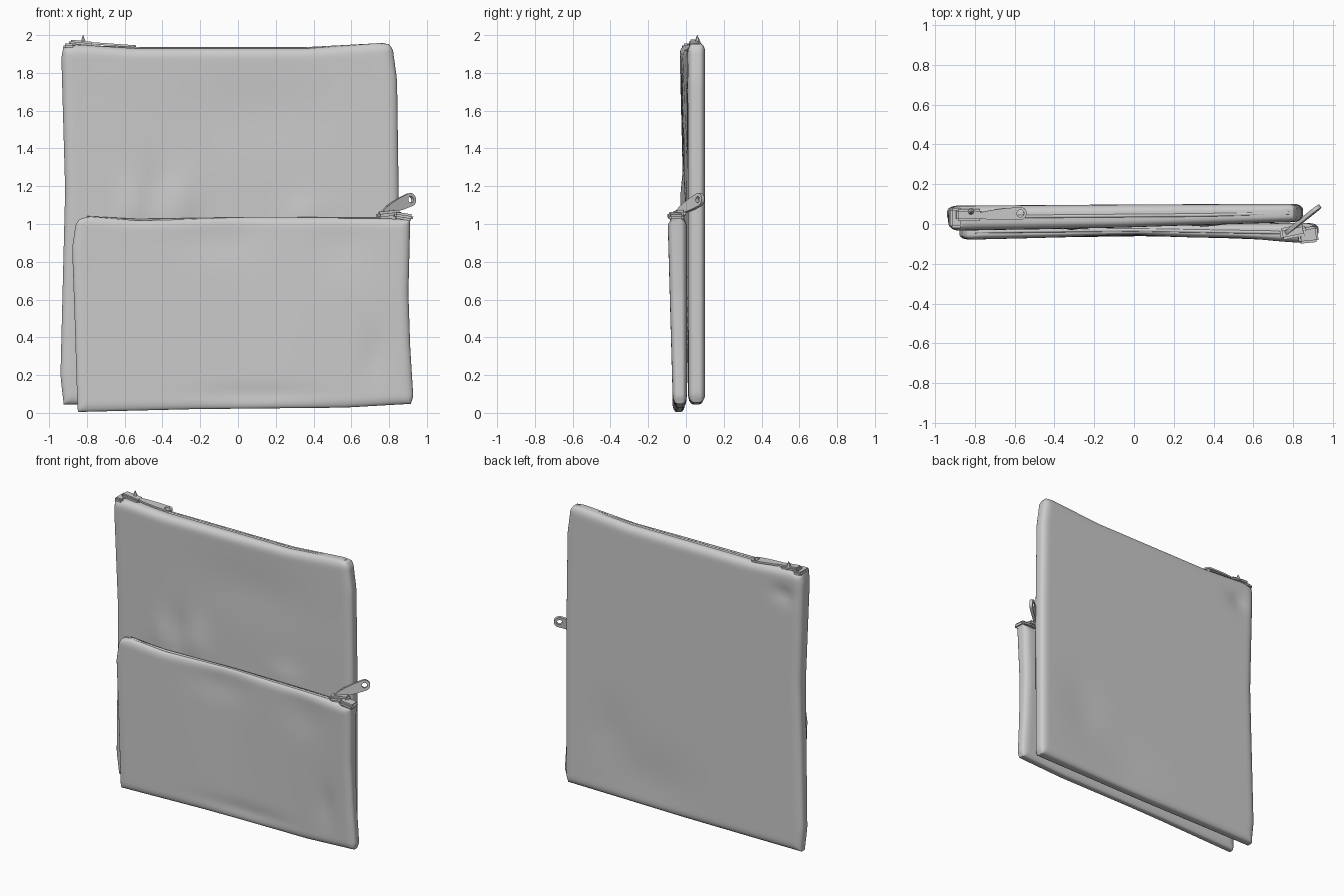
import bpy, bmesh, math
from mathutils import Vector, Matrix

if "Cube" in bpy.data.objects:
    bpy.data.objects.remove(bpy.data.objects["Cube"])


def interp(pts, x):
    for (a, va), (b, vb) in zip(pts, pts[1:]):
        if x <= b:
            return va + (vb - va) * max(0, (x - a) / (b - a))
    return pts[-1][1]


def finish(name, bm, angle=40):
    bmesh.ops.remove_doubles(bm, verts=bm.verts, dist=1e-5)
    bmesh.ops.recalc_face_normals(bm, faces=bm.faces)
    me = bpy.data.meshes.new(name)
    bm.to_mesh(me)
    bm.free()
    ob = bpy.data.objects.new(name, me)
    bpy.context.collection.objects.link(ob)
    for o in bpy.context.selected_objects:
        o.select_set(False)
    ob.select_set(True)
    bpy.context.view_layer.objects.active = ob
    bpy.ops.object.shade_smooth_by_angle(angle=math.radians(angle))
    return ob


def pouch(name, left, right, bottom, top, front, back, dents, n=48):
    """Soft flat bag: four outline profiles, front/back depth along x, gaussian creases."""
    bm = bmesh.new()
    sheets = []
    for side in (0, 1):
        rows = []
        for j in range(n + 1):
            t = math.sin(math.pi * (j / n - 0.5))
            row = []
            for i in range(n + 1):
                s = math.sin(math.pi * (i / n - 0.5))
                u, v = (s + 1) / 2, (t + 1) / 2
                l, r = interp(left, v), interp(right, v)
                b, tp = interp(bottom, u), interp(top, u)
                x, z = l + (r - l) * u, b + (tp - b) * v
                # distance to the rim gives a rounded edge
                d = min(x - l, r - x, z - b, tp - z)
                k = min(1, max(0, d) / 0.05)
                h = math.sqrt(max(0, 1 - (1 - k) ** 2))
                f = interp(front[0], u) * (1 - v) + interp(front[1], u) * v
                g = interp(back, u)
                mid = (f + g) / 2
                y = mid + ((g if side else f) - mid) * (0.35 + 0.65 * h)
                for sd, cx, cz, rx, rz, a in dents:
                    if sd == side:
                        y += a * h * math.exp(-((x - cx) / rx) ** 2 - ((z - cz) / rz) ** 2)
                row.append(bm.verts.new((x, y, z)))
            rows.append(row)
        sheets.append(rows)
        for j in range(n):
            for i in range(n):
                bm.faces.new((rows[j][i], rows[j][i + 1], rows[j + 1][i + 1], rows[j + 1][i]))
    # rim between front and back sheets
    loops = []
    for R in sheets:
        loops.append(R[0][:-1] + [q[-1] for q in R[:-1]] + R[-1][:0:-1] + [q[0] for q in R[:0:-1]])
    A, B = loops
    for i in range(len(A)):
        k = (i + 1) % len(A)
        bm.faces.new((A[i], A[k], B[k], B[i]))
    return finish(name, bm, 60)


def pull(name, start, end, side, width=0.032, hole=0.018, thick=0.012):
    """Tapered zip pull plate with an eyelet at its far end."""
    start, end, side = Vector(start), Vector(end), Vector(side)
    length = (end - start).length
    ax = (end - start).normalized()
    az = ax.cross(side).normalized()
    ay = az.cross(ax)
    bm = bmesh.new()
    rings = []
    for h in (-thick / 2, thick / 2):
        for rad in (width, hole):
            ring = []
            for i in range(20):
                a = 2 * math.pi * i / 20
                px, py = math.cos(a) * rad, math.sin(a) * rad
                if rad == width and px < 0:
                    px *= (length - width) / width
                    py *= 0.65 + 0.35 * abs(math.sin(a))
                p = end + ax * (px - width) + ay * py + az * h
                ring.append(bm.verts.new(p))
            rings.append(ring)
    for a, b in ((0, 1), (1, 3), (3, 2), (2, 0)):
        for i in range(20):
            k = (i + 1) % 20
            bm.faces.new((rings[a][i], rings[a][k], rings[b][k], rings[b][i]))
    return finish(name, bm)


def block(name, loc, size, rot=(0, 0, 0)):
    bm = bmesh.new()
    bmesh.ops.create_cube(bm, size=1)
    bmesh.ops.scale(bm, vec=size, verts=bm.verts)
    bmesh.ops.bevel(bm, geom=bm.edges[:], offset=min(size) * 0.3, segments=2, affect='EDGES')
    ob = finish(name, bm)
    ob.location, ob.rotation_euler = loc, rot
    return ob


def cord(name, pts, radius):
    cu = bpy.data.curves.new(name, 'CURVE')
    cu.dimensions = '3D'
    cu.bevel_depth, cu.bevel_resolution, cu.use_fill_caps = radius, 2, True
    sp = cu.splines.new('POLY')
    sp.points.add(len(pts) - 1)
    for p, q in zip(sp.points, pts):
        p.co = (*q, 1)
    ob = bpy.data.objects.new(name, cu)
    bpy.context.collection.objects.link(ob)
    return ob


# large rear pouch
pouch("rear_pouch",
      left=[(0, -.925), (.01, -.925), (.08, -.94), (.6, -.915), (.97, -.935), (1, -.925)],
      right=[(0, .835), (.02, .85), (.6, .85), (.9, .842), (.985, .82), (1, .80)],
      bottom=[(0, .045), (.5, .045), (1, .055)],
      top=[(0, 1.935), (.04, 1.95), (.22, 1.93), (.75, 1.93), (.97, 1.958), (1, 1.952)],
      front=([(0, .012), (.5, .012), (1, .012)], [(0, -.035), (.5, -.02), (1, .01)]),
      back=[(0, .092), (.5, .098), (1, .102)],
      dents=[(0, -.31, 1.1, .08, .16, -.022), (0, -.56, 1.08, .07, .14, -.018),
             (0, -.44, 1.2, .06, .12, .01), (0, .36, 1.04, .1, .08, -.015),
             (0, .1, 1.6, .4, .2, .01), (1, -.8, 1.78, .07, .05, -.015),
             (1, .2, .25, .3, .2, -.01), (1, .5, .5, .15, .2, -.008)])

# small front pouch
pouch("front_pouch",
      left=[(0, -.845), (.02, -.85), (.5, -.865), (.85, -.878), (.97, -.86), (1, -.84)],
      right=[(0, .915), (.04, .928), (.3, .912), (.6, .902), (1, .912)],
      bottom=[(0, .005), (.35, .02), (.8, .028), (1, .048)],
      top=[(0, 1.025), (.03, 1.04), (.18, 1.018), (.45, 1.03), (.9, 1.03), (1, 1.025)],
      front=([(0, -.072), (.5, -.062), (1, -.07)], [(0, -.08), (.5, -.058), (.75, -.075), (1, -.1)]),
      back=[(0, -.005), (.5, 0), (1, .005)],
      dents=[(0, .55, .9, .15, .15, .01), (0, -.1, .92, .2, .1, .008),
             (0, .72, .3, .06, .15, .01), (0, .1, .1, .3, .05, .008)])

# zip seams along the two openings
cord("rear_zip", [(-.88, .035, 1.94), (-.5, .038, 1.927), (.35, .045, 1.927), (.78, .055, 1.95)], .009)
cord("front_zip", [(-.8, -.04, 1.033), (-.53, -.035, 1.018), (0, -.03, 1.026), (.86, -.045, 1.028)], .009)

# rear slider, pull and upturned tape end
block("rear_slider", (-.83, .045, 1.955), (.13, .06, .03), (0, .1, 0))
block("rear_zip_end", (-.895, .03, 1.94), (.06, .1, .03))
pull("rear_pull", (-.82, .04, 1.96), (-.54, .055, 1.94), (0, 1, 0))
bm = bmesh.new()
bmesh.ops.create_cone(bm, segments=6, radius1=.022, radius2=.001, depth=.05, cap_ends=True,
                      matrix=Matrix.Translation((-.82, .06, 1.975)))
finish("rear_tape_tip", bm)

# front slider, pull and tape end
block("front_slider", (.80, -.04, 1.05), (.13, .06, .04), (0, -.1, .2))
block("front_zip_end", (.875, -.055, 1.04), (.1, .08, .035), (0, .15, .1))
pull("front_pull", (.76, -.05, 1.06), (.935, .09, 1.14), (-.3, -.1, 1), .035, .017, .02)
